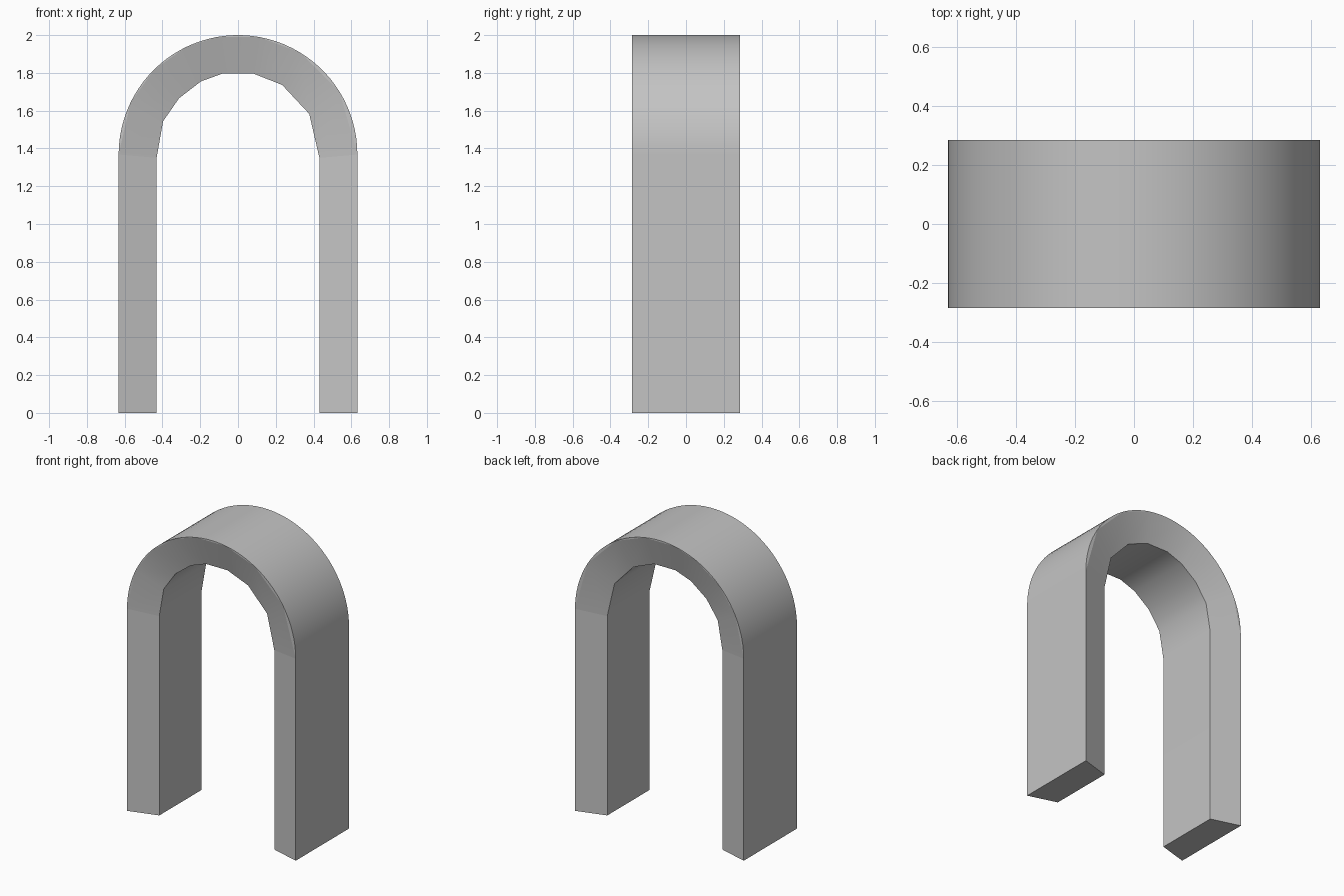
import bpy, bmesh, math

cube = bpy.data.objects.get("Cube")
if cube:
    bpy.data.objects.remove(cube, do_unlink=True)

RADIUS, SPRING = 0.632, 1.368      # outer arc
OUTER_Y, INNER_Y = 0.285, 0.227    # the faces slope inward to the opening
STEP = math.radians(4)

# Opening outline from the +x spring point over to the -x one: x, z
inner = [(0.431, 1.35), (0.377, 1.583), (0.234, 1.736), (0.08, 1.797),
         (-0.08, 1.797), (-0.196, 1.755), (-0.312, 1.666), (-0.397, 1.543),
         (-0.431, 1.35)]

# Outer arc, finely divided between the stations of the opening
angles = [math.atan2(z - 1.35, x) for x, z in inner]
spans = []
for a, b in zip(angles, angles[1:]):
    n = max(2, round((b - a) / STEP))
    spans.append([a + (b - a) * i / n for i in range(n + 1)])

bm = bmesh.new()
cache = {}


def vert(x, y, z):
    key = (round(x, 5), round(y, 5), round(z, 5))
    if key not in cache:
        cache[key] = bm.verts.new(key)
    return cache[key]


def arc_vert(a, y):
    return vert(RADIUS * math.cos(a), y, SPRING + RADIUS * math.sin(a))


slivers, junctions = [], []

# Arch
for i, span in enumerate(spans):
    p, q = inner[i], inner[i + 1]
    for a, b in zip(span, span[1:]):                      # outer surface
        bm.faces.new([arc_vert(a, -OUTER_Y), arc_vert(a, OUTER_Y),
                      arc_vert(b, OUTER_Y), arc_vert(b, -OUTER_Y)])
    bm.faces.new([vert(p[0], -INNER_Y, p[1]), vert(p[0], INNER_Y, p[1]),
                  vert(q[0], INNER_Y, q[1]), vert(q[0], -INNER_Y, q[1])])
    for s in (-1, 1):                                     # sloped front and back
        bm.faces.new([vert(p[0], s * INNER_Y, p[1]), arc_vert(span[0], s * OUTER_Y),
                      arc_vert(span[-1], s * OUTER_Y), vert(q[0], s * INNER_Y, q[1])])
        slivers.append(bm.faces.new([arc_vert(a, s * OUTER_Y) for a in span]))

# Legs
for (x, z), a in ((inner[0], 0.0), (inner[-1], math.pi)):
    ox = RADIUS * math.cos(a)
    top = [vert(x, -INNER_Y, z), vert(x, INNER_Y, z),
           arc_vert(a, OUTER_Y), arc_vert(a, -OUTER_Y)]
    foot = [vert(x, -INNER_Y, 0), vert(x, INNER_Y, 0),
            vert(ox, OUTER_Y, 0), vert(ox, -OUTER_Y, 0)]
    for k in range(4):
        m = (k + 1) % 4
        bm.faces.new([top[k], top[m], foot[m], foot[k]])
    bm.faces.new(foot)
    junctions += [(top[1], top[2]), (top[3], top[0])]

# Smooth curves, crisp corners
bmesh.ops.recalc_face_normals(bm, faces=bm.faces)
for f in bm.faces:
    f.smooth = True
for e in bm.edges:
    e.smooth = e.calc_face_angle(0) < math.radians(35)
for f in slivers:
    for e in f.edges:
        e.smooth = False
for pair in junctions:
    bm.edges.get(pair).smooth = False

mesh = bpy.data.meshes.new("arch")
bm.to_mesh(mesh)
bm.free()
arch = bpy.data.objects.new("arch", mesh)
bpy.context.collection.objects.link(arch)

weighted = arch.modifiers.new("weighted_normals", 'WEIGHTED_NORMAL')
weighted.keep_sharp = True

grey = bpy.data.materials.new("plain_grey")
grey.use_nodes = True
color = (0.55, 0.55, 0.55, 1)
grey.diffuse_color = color
grey.node_tree.nodes["Principled BSDF"].inputs["Base Color"].default_value = color
mesh.materials.append(grey)
